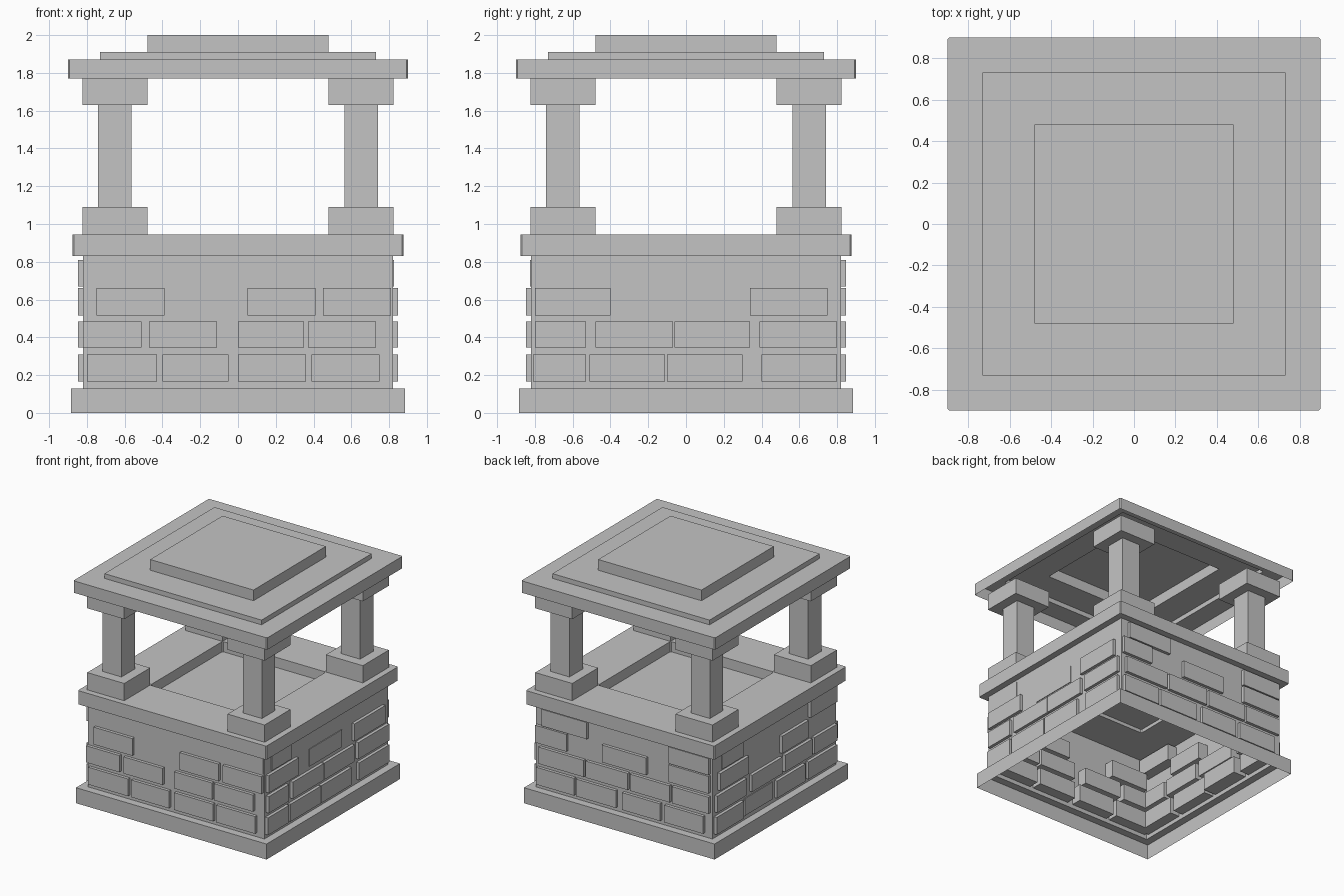
import bpy, bmesh

cube = bpy.data.objects.get("Cube")
if cube:
    bpy.data.objects.remove(cube, do_unlink=True)

GREY = (0.55, 0.55, 0.55, 1)
stone = bpy.data.materials.new("grey_stone")
stone.use_nodes = True
stone.diffuse_color = GREY
stone.node_tree.nodes["Principled BSDF"].inputs["Base Color"].default_value = GREY


def finish(name, bm):
    mesh = bpy.data.meshes.new(name)
    bm.to_mesh(mesh)
    bm.free()
    mesh.materials.append(stone)
    obj = bpy.data.objects.new(name, mesh)
    bpy.context.collection.objects.link(obj)
    return obj


def square(bm, half, z, cut):
    """Square ring of vertices, with clipped corners when cut is set."""
    i = half - cut
    if cut:
        pts = [(i, -half), (half, -i), (half, i), (i, half),
               (-i, half), (-half, i), (-half, -i), (-i, -half)]
    else:
        pts = [(half, -half), (half, half), (-half, half), (-half, -half)]
    return [bm.verts.new((x, y, z)) for x, y in pts]


def shell(name, profile, cut=0, cap=False):
    """Thin square shell through (half width, height) pairs."""
    bm = bmesh.new()
    rings = [square(bm, half, z, cut) for half, z in profile]
    for low, high in zip(rings, rings[1:]):
        for k in range(len(low)):
            n = (k + 1) % len(low)
            bm.faces.new((low[k], low[n], high[n], high[k]))
    if cap:
        bm.faces.new(rings[-1])
    return finish(name, bm)


def add_box(bm, lo, hi):
    verts = bmesh.ops.create_cube(bm, size=1)["verts"]
    for v in verts:
        v.co = [a + (b - a) * (c + 0.5) for a, b, c in zip(lo, hi, v.co)]


# Hollow body: foot and walls
shell("base_plinth", [(0.885, 0), (0.885, 0.13), (0.82, 0.13)])
shell("body_wall", [(0.82, 0.13), (0.82, 0.83)])

# Rim with a square opening, closed by a sunken floor
shell("rim", [(0.48, 0.83), (0.875, 0.83), (0.875, 0.945), (0.48, 0.945), (0.48, 0.83)],
      cut=0.008)
shell("sunken_floor", [(0.48, 0.86)], cap=True)

# Corner pillars: plinth, shaft and capital
for sx, left in ((-1, "right"), (1, "left")):
    for sy, front in ((-1, "front"), (1, "back")):
        for part, half, z0, z1 in (("plinth", 0.172, 0.945, 1.09),
                                   ("shaft", 0.088, 1.09, 1.63),
                                   ("capital", 0.172, 1.63, 1.77)):
            bm = bmesh.new()
            cx, cy = sx * 0.652, sy * 0.652
            add_box(bm, (cx - half, cy - half, z0), (cx + half, cy + half, z1))
            finish(f"pillar_{part}_{front}_{left}", bm)

# Stepped hollow roof
shell("roof_slab", [(0.9, 1.77), (0.9, 1.87), (0.73, 1.87)], cut=0.008)
shell("roof_step", [(0.73, 1.87), (0.73, 1.91), (0.48, 1.91)])
shell("roof_top", [(0.48, 1.91), (0.48, 2.0)], cap=True)

# Stones per wall: rows from the bottom, each stone as (start, end, sunken)
ROWS = ((0.165, 0.31), (0.345, 0.485), (0.515, 0.66), (0.67, 0.81))
WALLS = {
    "front": [[(-.8, -.43, 0), (-.4, -.05, 0), (0, .36, 0), (.39, .75, 0)],
              [(-.82, -.51, 0), (-.47, -.11, 0), (0, .35, 0), (.37, .73, 0)],
              [(-.75, -.39, 0), (.05, .41, 0), (.45, .81, 0)],
              [(.45, .81, 1)]],
    "left": [[(-.81, -.53, 0), (-.51, -.11, 0), (-.1, .3, 0), (.4, .8, 0)],
             [(-.8, -.53, 0), (-.48, -.07, 0), (-.06, .34, 0), (.39, .8, 0)],
             [(-.8, -.4, 0), (-.23, .2, 1), (.34, .75, 0)],
             [(-.73, -.47, 1)]],
    "back": [[(-.75, -.39, 0), (-.35, 0, 0), (.06, .43, 0), (.45, .8, 0)],
             [(-.8, -.46, 0), (-.44, -.07, 0), (-.05, .34, 0), (.36, .78, 0)],
             [(-.8, -.43, 0), (-.22, .19, 0), (.52, .81, 0)],
             [(-.8, -.43, 0), (.33, .75, 0)]],
    "right": [[(-.8, -.42, 0), (-.38, 0, 0), (.03, .4, 1), (.44, .8, 0)],
              [(-.8, -.5, 0), (-.47, -.11, 0), (-.07, .33, 0), (.4, .79, 0)],
              [(-.42, -.07, 0), (.37, .75, 0)],
              [(-.8, -.45, 0), (.42, .7, 1)]],
}
for wall, rows in WALLS.items():
    sign = 1 if wall in ("back", "left") else -1
    bm = bmesh.new()
    for (z0, z1), stones in zip(ROWS, rows):
        for a, b, sunken in stones:
            outer, inner = (0.826, 0.7) if sunken else (0.846, 0.73)
            d0, d1 = sorted((sign * inner, sign * outer))
            if wall in ("front", "back"):
                add_box(bm, (a, d0, z0), (b, d1, z1))
            else:
                add_box(bm, (d0, a, z0), (d1, b, z1))
    finish(f"{wall}_wall_stones", bm)
